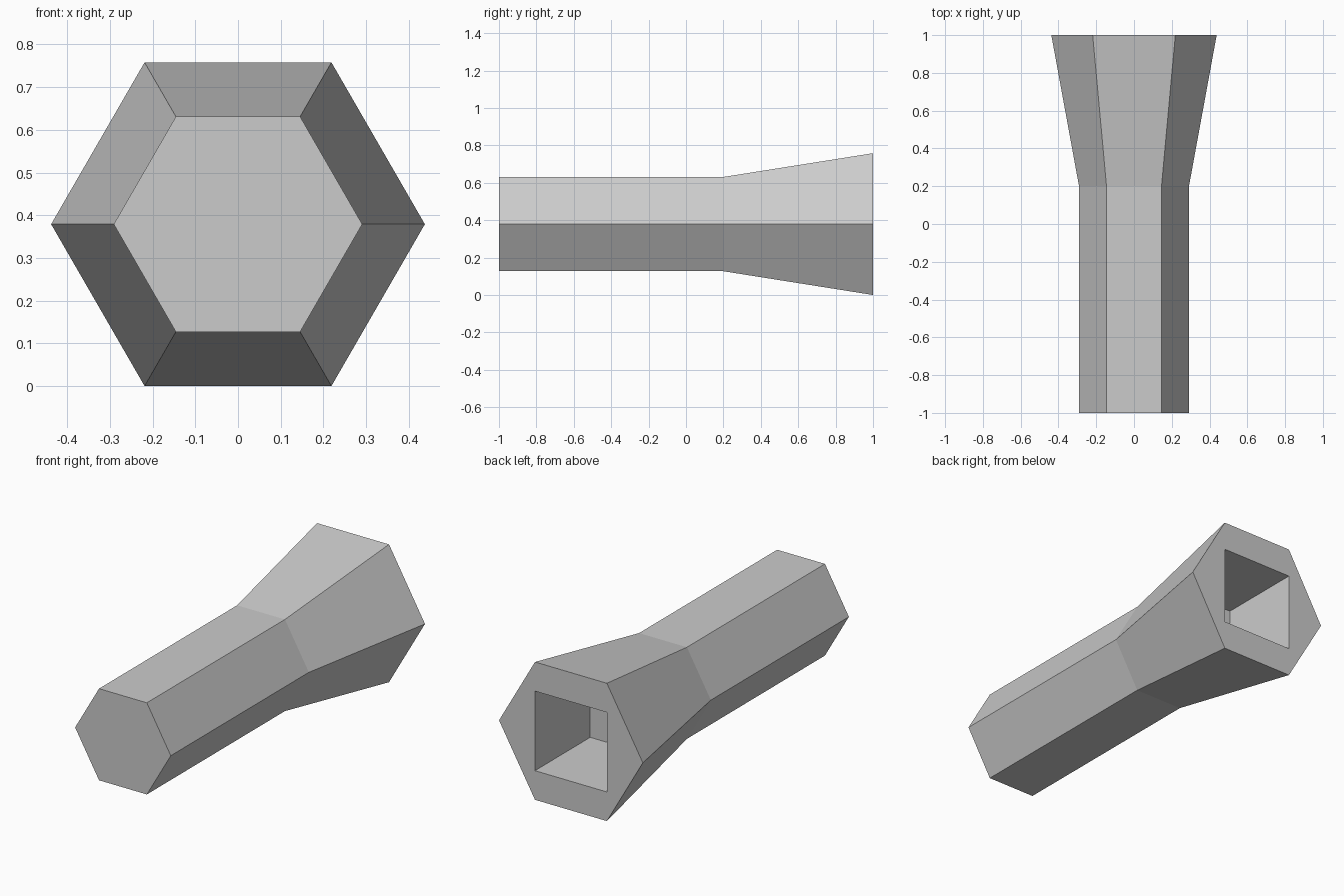
import bpy
import bmesh
from math import cos, sin, radians

cube = bpy.data.objects.get("Cube")
if cube:
    bpy.data.objects.remove(cube, do_unlink=True)

CENTRE_Z = 0.379
END_RADIUS = 0.4376
SHAFT_RADIUS = 0.291
SOCKET_HALF = END_RADIUS / 2
SOCKET_FLOOR_Y = 0.52

grey = bpy.data.materials.new("plain_grey")
grey.use_nodes = True
colour = (0.6, 0.6, 0.6, 1)
grey.diffuse_color = colour
grey.node_tree.nodes["Principled BSDF"].inputs["Base Color"].default_value = colour

bm = bmesh.new()


def hexagon(y, radius):
    """Ring of six points round the y axis, with a corner at each side."""
    angles = [radians(60 * i) for i in range(6)]
    return [bm.verts.new((radius * cos(a), y, CENTRE_Z + radius * sin(a))) for a in angles]


def square(y, half):
    corners = ((1, 1), (-1, 1), (-1, -1), (1, -1))
    return [bm.verts.new((half * x, y, CENTRE_Z + half * z)) for x, z in corners]


def bridge(a, b):
    """Join two rings with the same number of points."""
    for i in range(len(a)):
        j = (i + 1) % len(a)
        bm.faces.new((a[i], a[j], b[j], b[i]))


# Straight hexagonal shaft that flares towards the back
front = hexagon(-1, SHAFT_RADIUS)
waist = hexagon(0.2, SHAFT_RADIUS)
back = hexagon(1, END_RADIUS)
bm.faces.new(front)
bridge(front, waist)
bridge(waist, back)

# Square socket sunk into the flared end
rim = square(1, SOCKET_HALF)
floor = square(SOCKET_FLOOR_Y, SOCKET_HALF)
bridge(rim, floor)
bm.faces.new(floor)

# Flat end face around the socket
bm.faces.new((back[1], back[2], rim[1], rim[0]))
bm.faces.new((back[2], back[3], back[4], rim[2], rim[1]))
bm.faces.new((back[4], back[5], rim[3], rim[2]))
bm.faces.new((back[5], back[0], back[1], rim[0], rim[3]))

bmesh.ops.recalc_face_normals(bm, faces=bm.faces)
mesh = bpy.data.meshes.new("hex_socket_bar")
bm.to_mesh(mesh)
bm.free()
mesh.materials.append(grey)
bpy.context.collection.objects.link(bpy.data.objects.new("hex_socket_bar", mesh))
